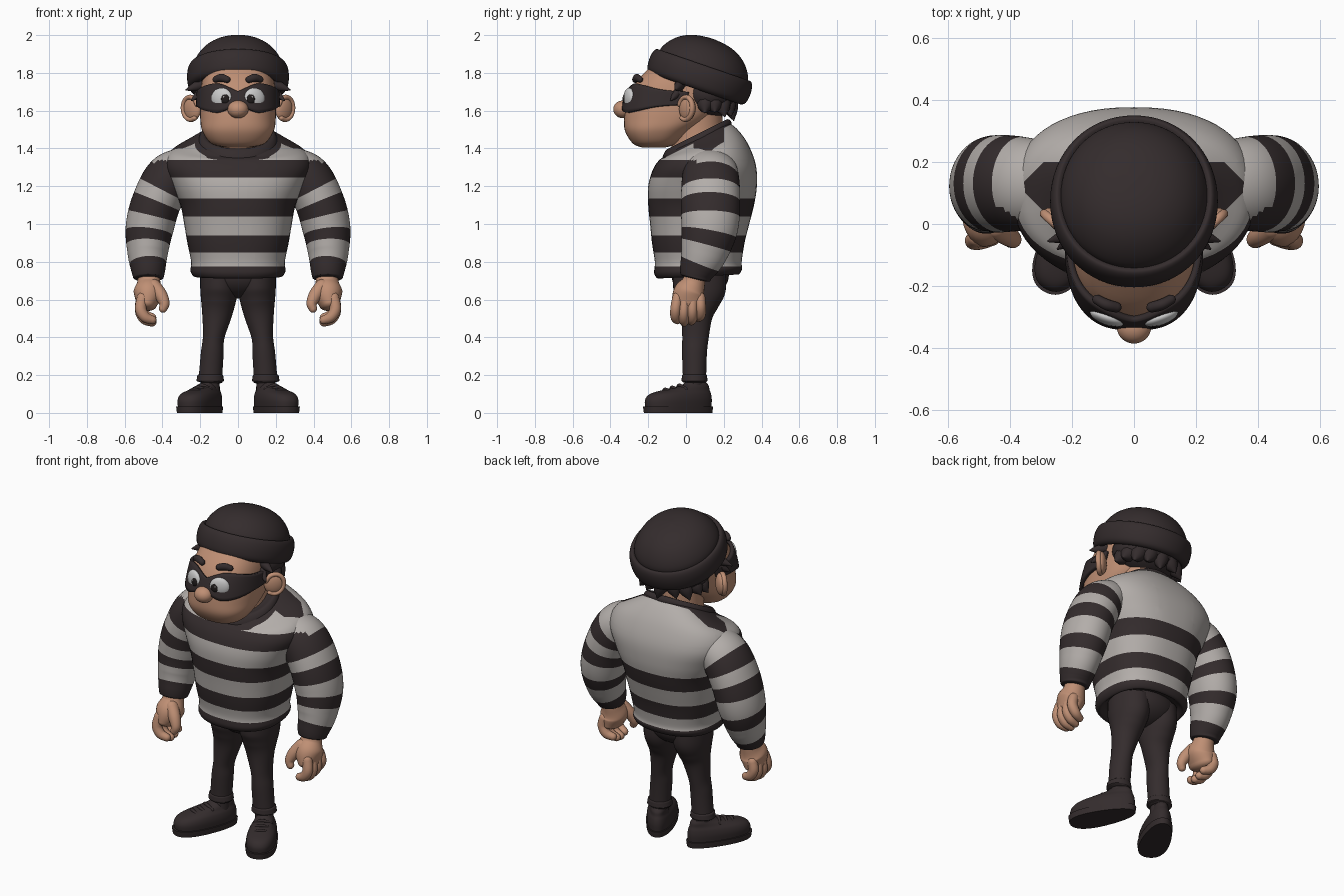
import bpy, bmesh
from math import sin, cos, pi, radians
from mathutils import Vector, Matrix, Euler

cube = bpy.data.objects.get("Cube")
if cube:
    bpy.data.objects.remove(cube)


def material(name, rgb):
    m = bpy.data.materials.new(name)
    m.use_nodes = True
    m.diffuse_color = (*rgb, 1)
    bsdf = next(n for n in m.node_tree.nodes if n.type == 'BSDF_PRINCIPLED')
    bsdf.inputs["Base Color"].default_value = (*rgb, 1)
    bsdf.inputs["Roughness"].default_value = 0.8
    return m


DARK = material("charcoal", (0.034, 0.025, 0.026))
LIGHT = material("pale grey", (0.45, 0.42, 0.40))
SKIN = material("skin", (0.52, 0.275, 0.175))
WHITE = material("eye white", (0.60, 0.60, 0.60))
BLACK = material("pupil black", (0.015, 0.012, 0.012))


def finish(name, bm, mats, mirror=False, place=None):
    if place:
        for v in bm.verts:
            v.co = place(v.co)
    bmesh.ops.recalc_face_normals(bm, faces=bm.faces)
    for f in bm.faces:
        f.smooth = True
    me = bpy.data.meshes.new(name)
    bm.to_mesh(me)
    bm.free()
    for m in mats:
        me.materials.append(m)
    me.set_sharp_from_angle(angle=radians(55))
    ob = bpy.data.objects.new(name, me)
    bpy.context.collection.objects.link(ob)
    if mirror:
        ob.modifiers.new("Mirror", 'MIRROR')
    return ob


def spline(rows, n):
    """Smooth interpolation through rows of numbers."""
    out = []
    for i in range(len(rows) - 1):
        a, b, c, d = (rows[max(0, min(len(rows) - 1, i + k))] for k in (-1, 0, 1, 2))
        for j in range(n):
            t = j / n
            out.append([q + t * ((r - p) / 2 + t * (p - 2.5 * q + 2 * r - s / 2
                        + t * (1.5 * (q - r) + (s - p) / 2)))
                        for p, q, r, s in zip(a, b, c, d)])
    return out + [list(rows[-1])]


def skin_rings(bm, rings):
    vs = [[bm.verts.new(p) for p in ring] for ring in rings]
    n = len(vs[0])
    strips = []
    for a, b in zip(vs, vs[1:]):
        strips.append([bm.faces.new((a[i], a[(i + 1) % n], b[(i + 1) % n], b[i])) for i in range(n)])
    bm.faces.new(vs[0])
    bm.faces.new(vs[-1])
    return strips


def oval(hw, front, back, a, power):
    """Rounded outline point; a = 0 faces the front."""
    s, c, e = sin(a), cos(a), 2 / power
    x = hw * abs(s) ** e * (1 if s > 0 else -1)
    half = (back - front) / 2
    return x, (front + back) / 2 - half * abs(c) ** e * (1 if c > 0 else -1)


def loft(rows, power=2.4, n=6, seg=64):
    """Stacked ovals: rows of z, half width, front y, back y, tilt."""
    bm, rings = bmesh.new(), []
    for z, hw, f, b, tilt in spline(rows, n):
        pts = [oval(hw, f, b, 2 * pi * i / seg, power) for i in range(seg)]
        rings.append([(x, y, z + tilt * (y - (f + b) / 2)) for x, y in pts])
    skin_rings(bm, rings)
    return bm


def sweep(path, n=8, seg=24, cap=1.0, rule=None):
    """Tube along rows of x, y, z, side radius, depth radius, with rounded ends."""
    rows = spline(path, n)
    P = [Vector(r[:3]) for r in rows]
    bm, rings, mids = bmesh.new(), [], []
    last = len(P) - 1

    def ring(i, shift, scale):
        t = (P[min(i + 1, last)] - P[max(i - 1, 0)]).normalized()
        u = t.cross(Vector((0, 1, 0))).normalized()
        v = u.cross(t)
        mid = P[i] + t * shift
        mids.append(mid)
        rings.append([mid + (u * cos(a) * rows[i][3] + v * sin(a) * rows[i][4]) * scale
                      for a in (2 * pi * k / seg for k in range(seg))])
    angles = [radians(d) for d in (82, 62, 40, 20)]
    for a in angles:
        ring(0, -rows[0][3] * cap * sin(a), cos(a))
    for i in range(last + 1):
        ring(i, 0, 1)
    for a in reversed(angles):
        ring(last, rows[last][3] * cap * sin(a), cos(a))
    strips = skin_rings(bm, rings)
    if rule:
        for k, strip in enumerate(strips):
            for f in strip:
                f.material_index = rule((mids[k] + mids[k + 1]) / 2, f.calc_center_median())
    return bm


def ball(name, loc, radii, mat, rot=(0, 0, 0), mirror=False):
    bm = bmesh.new()
    m = Matrix.Translation(loc) @ Euler(rot).to_matrix().to_4x4() @ Matrix.Diagonal((*radii, 1))
    bmesh.ops.create_uvsphere(bm, u_segments=32, v_segments=20, radius=1, matrix=m)
    return finish(name, bm, [mat], mirror)


# Striped jumper body, cut along the stripe edges
bm = loft([(.75, .20, -.11, .24, .05), (.722, .228, -.145, .275, .05), (.75, .252, -.168, .297, .05),
           (.80, .248, -.165, .295, 0), (.90, .268, -.18, .31, 0), (1.0, .285, -.19, .335, 0),
           (1.1, .305, -.20, .36, 0), (1.2, .35, -.20, .375, 0), (1.3, .39, -.175, .37, .04),
           (1.38, .36, -.14, .33, .17), (1.43, .255, -.115, .27, .38), (1.46, .18, -.10, .22, .5)])
bands = [(0, .775), (.85, .94), (1.04, 1.135), (1.245, 1.34)]
cuts = [((0, 0, z), (0, 0, 1)) for band in bands for z in band]
cuts += [((sx * .37, .12, 0), (sx, sy, 0)) for sx in (-1, 1) for sy in (-1, 1)]
cuts += [((0, y, 0), (0, 1, 0)) for y in (.04, .1, .2)] + [((0, .055, 1.435), (0, -.5, 1))]
for co, no in cuts:
    bmesh.ops.bisect_plane(bm, geom=bm.verts[:] + bm.edges[:] + bm.faces[:], dist=1e-5,
                           plane_co=co, plane_no=no)
for f in bm.faces:
    x, y, z = f.calc_center_median()
    striped = any(lo < z < hi and (lo < 1.2 or y < .1) for lo, hi in bands)
    patch = z > 1.36 and .04 < y < .2 and abs(x) + abs(y - .12) < .37
    collar = z > 1.435 + .5 * (y - .055)
    f.material_index = 0 if striped or patch or collar else 1
finish("jumper_body", bm, [DARK, LIGHT])

# Collar roll
finish("collar", loft([(1.41, .175, -.10, .215, .5), (1.425, .205, -.125, .24, .5),
                       (1.455, .205, -.12, .237, .5), (1.475, .185, -.10, .215, .5),
                       (1.46, .15, -.07, .18, .5)], 2.1), [DARK])


# Sleeves; the chest stripe runs on over the front of the shoulder
def sleeve_rule(c, f):
    ringed = any(lo < c.z < hi for lo, hi in
                 ((1.185, 1.243), (1.04, 1.12), (.885, .955), (0, .79)))
    shoulder_front = c.z > 1.2 and f.y < .06 and f.z < 1.335
    return 0 if ringed or shoulder_front else 1


finish("sleeves", sweep([(.24, .13, 1.31, .10, .13), (.355, .13, 1.25, .13, .15),
                         (.43, .13, 1.12, .13, .157), (.468, .125, .98, .127, .15),
                         (.478, .095, .85, .108, .125), (.475, .06, .755, .09, .095),
                         (.475, .05, .715, .08, .08)], 16, 48, .12, sleeve_rule), [DARK, LIGHT], True)

# Hands
finish("palms", sweep([(.475, .05, .74, .055, .055), (.472, .04, .69, .062, .062),
                       (.475, .018, .635, .078, .085), (.485, .01, .575, .055, .085)], cap=.6), [SKIN], True)
for k, name in enumerate(("index", "middle", "ring", "little")):
    y, drop = -.055 + .044 * k, (.0, .012, .006, -.012)[k]
    finish(name + "_fingers", sweep([(.505, y * .9 + .005, .61, .03, .028), (.515, y, .55 - drop, .03, .028),
                                     (.492, y, .508 - drop, .028, .027),
                                     (.455, y * .85, .492 - drop, .023, .023)], 6, 16), [SKIN], True)
finish("thumbs", sweep([(.445, -.01, .67, .038, .038), (.41, -.035, .625, .035, .034),
                        (.39, -.05, .58, .028, .028), (.397, -.055, .552, .022, .022)], 6, 16), [SKIN], True)

# Trousers
ball("hips", (0, .075, .73), (.2, .152, .125), DARK)
finish("trouser_legs", sweep([(.095, .07, .74, .105, .14), (.10, .072, .65, .10, .138),
                              (.105, .066, .58, .09, .11), (.113, .058, .51, .077, .082),
                              (.129, .05, .4, .057, .07),
                              (.136, .045, .32, .06, .066), (.145, .045, .2, .062, .062),
                              (.147, .045, .165, .066, .064)], 8, 32, .15), [DARK], True)
finish("trouser_cuffs", sweep([(.147, .045, .2, .068, .066), (.147, .045, .17, .073, .069)],
                              4, 32, .15), [DARK], True)
finish("socks", sweep([(.147, .045, .18, .05, .05), (.147, .04, .1, .05, .05)], 4), [DARK], True)


# Shoes, turned outward and wider at the toe
def shoe_place(co):
    x, y = co.x * (1 - .9 * (co.y + .1)), co.y
    p = Matrix.Rotation(radians(27), 3, 'Z') @ Vector((x, y, co.z))
    return p + Vector((.15, .05, 0))


finish("shoe_soles", loft([(0, .082, -.297, .095, 0), (.035, .086, -.302, .1, 0)], 2.3, 1),
       [DARK], True, shoe_place)
finish("shoe_uppers", loft([(.03, .079, -.29, .09, 0), (.07, .081, -.29, .092, 0),
                            (.10, .074, -.262, .088, 0), (.122, .06, -.185, .08, 0),
                            (.143, .05, -.09, .075, 0), (.16, .042, -.058, .062, 0)], 2.3),
       [DARK], True, shoe_place)
for k in range(3):
    y, z = -.18 + .042 * k, .121 + .011 * k
    finish("shoe_lace_%d" % (k + 1), sweep([(-.05, y + .015, z - .018, .009, .009), (0, y, z + .004, .009, .009),
                                            (.05, y + .015, z - .018, .009, .009)], 6, 10), [DARK], True, shoe_place)

# Neck and head
finish("neck", sweep([(0, .06, 1.36, .14, .14), (0, .06, 1.5, .135, .135),
                      (0, .05, 1.62, .14, .14)], cap=.2), [SKIN])
head = [(1.405, .06, -.23, -.11, 0), (1.425, .14, -.28, -.05, 0), (1.49, .188, -.322, .03, 0),
        (1.56, .2, -.327, .13, 0), (1.65, .2, -.312, .19, 0), (1.75, .192, -.265, .21, 0),
        (1.85, .165, -.17, .2, 0)]
finish("head", loft(head), [SKIN])
head_rows = spline(head, 12)


def face_point(a, z, off):
    """Point on the head at an angle from the front, lifted off the skin."""
    for r, q in zip(head_rows, head_rows[1:]):
        if r[0] <= z <= q[0]:
            t = (z - r[0]) / (q[0] - r[0])
            hw, f, b = (r[i] + (q[i] - r[i]) * t for i in (1, 2, 3))
    return Vector((*oval(hw + off, f - off, b + off, a, 2.4), z))


# Eye mask: a band that swells around the eyes
half = spline([(0, 1.63, 1.70), (14, 1.603, 1.728), (28, 1.59, 1.74), (50, 1.60, 1.73),
               (75, 1.62, 1.71), (100, 1.632, 1.698)], 6)
bm = bmesh.new()
grid = []
for side, rows in ((-1, half[:0:-1]), (1, half)):
    for deg, lo, hi in rows:
        grid.append([bm.verts.new(face_point(radians(deg) * side, lo + (hi - lo) * j / 8, .012))
                     for j in range(9)])
for a, b in zip(grid, grid[1:]):
    for j in range(8):
        bm.faces.new((a[j], b[j], b[j + 1], a[j + 1]))
solid = finish("eye_mask", bm, [DARK]).modifiers.new("Solidify", 'SOLIDIFY')
solid.thickness, solid.offset = .02, 0

# Eyes, nose, brows
turn = radians(20)
ball("eyeballs", face_point(radians(20.5), 1.665, .008), (.058, .024, .056), WHITE, (0, 0, turn), True)
ball("irises", face_point(radians(14), 1.662, .024), (.022, .01, .026), BLACK, (0, 0, turn * .5), True)
ball("eye_glints", face_point(radians(15), 1.672, .033), (.006, .004, .006), WHITE, (0, 0, turn), True)
ball("nose", (0, -.333, 1.607), (.055, .052, .047), SKIN)
finish("eyebrows", sweep([(.058, -.268, 1.765, .018, .017), (.088, -.26, 1.774, .021, .018),
                          (.118, -.244, 1.766, .017, .016)], 6, 16), [DARK], True)

# Ears with a raised rim
ear_turn = (0, radians(12), radians(42))
ball("ears", (.243, .008, 1.612), (.058, .028, .066), SKIN, ear_turn, True)
rim = [(.052 * cos(a), -.012, .06 * sin(a), .013, .015) for a in (radians(d) for d in range(-110, 171, 28))]
finish("ear_rims", sweep(rim, 4, 12), [SKIN], True,
       lambda co: Euler(ear_turn).to_matrix() @ co + Vector((.243, .008, 1.612)))

# Hair and ragged tufts
ball("hair", (0, .115, 1.69), (.218, .165, .132), DARK)


def tuft(name, root, tip, r, mirror):
    mid = [(p + q) / 2 for p, q in zip(root, tip)]
    finish(name, sweep([(*root, r, r), (*mid, r * .75, r * .7), (*tip, .004, .004)], 4, 10),
           [DARK], mirror)


for k, deg in enumerate((0, 24, 48, 72, 94)):
    s, c = sin(radians(deg)), cos(radians(deg))
    tuft("nape_tuft_%d" % (k + 1), (.165 * s, .11 + .12 * c, 1.645),
         (.2 * s + .02, .11 + .142 * c, 1.55 + .014 * (k % 2) + .01 * k), .05, k > 0)
tuft("temple_tufts_upper", (.19, -.03, 1.74), (.275, -.055, 1.71), .03, True)
tuft("temple_tufts_lower", (.19, -.04, 1.70), (.245, -.08, 1.655), .026, True)


# Knitted cap, tipped back
def cap_place(co):
    return Matrix.Rotation(radians(-19), 3, 'X') @ co + Vector((0, .073, 1.779))


def round_rows(rows):
    return [(z, r, -r * 1.05, r * 1.05, 0) for z, r in rows]


finish("cap_crown", loft(round_rows([(-.03, .225), (.05, .236), (.1, .222), (.15, .184), (.185, .134),
                                     (.205, .075), (.213, .01)]), 2.05), [DARK], False, cap_place)
finish("cap_brim", loft(round_rows([(-.045, .20), (-.068, .235), (-.05, .262), (0, .27), (.045, .264),
                                    (.066, .248), (.05, .225)]), 2.05), [DARK], False, cap_place)
